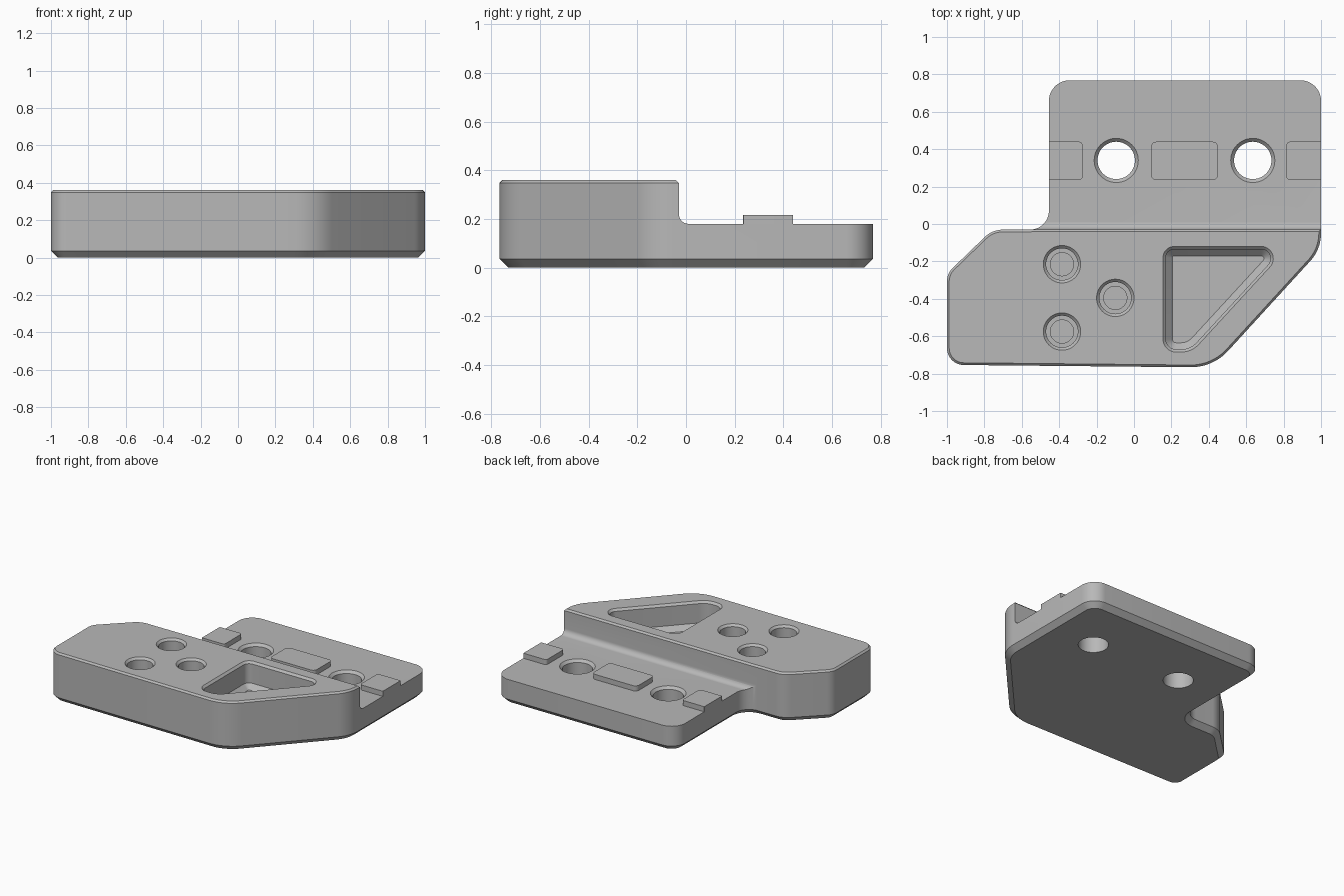
import bpy, bmesh, math
from mathutils import Vector, Matrix

cube = bpy.data.objects.get("Cube")
if cube:
    bpy.data.objects.remove(cube, do_unlink=True)

grey = bpy.data.materials.new("plain grey")
grey.use_nodes = True
colour = (0.48, 0.48, 0.48, 1)
grey.diffuse_color = colour
grey.node_tree.nodes["Principled BSDF"].inputs["Base Color"].default_value = colour


def loft(name, rings):
    """Solid skinned through matching rings of 3D points, capped at both ends."""
    bm = bmesh.new()
    loops = [[bm.verts.new(p) for p in ring] for ring in rings]
    n = len(loops[0])
    for a, b in zip(loops, loops[1:]):
        for i in range(n):
            j = (i + 1) % n
            bm.faces.new((a[i], a[j], b[j], b[i]))
    bm.faces.new(loops[0][::-1])
    bm.faces.new(loops[-1])
    bmesh.ops.recalc_face_normals(bm, faces=bm.faces)
    mesh = bpy.data.meshes.new(name)
    bm.to_mesh(mesh)
    bm.free()
    mesh.materials.append(grey)
    obj = bpy.data.objects.new(name, mesh)
    bpy.context.collection.objects.link(obj)
    return obj


def rounded(corners, inset, z, steps=10):
    """Counter-clockwise outline with rounded corners (x, y, radius), moved inwards."""
    ring = []
    for i, (x, y, r) in enumerate(corners):
        p = Vector((x, y))
        u = (Vector(corners[i - 1][:2]) - p).normalized()
        v = (Vector(corners[(i + 1) % len(corners)][:2]) - p).normalized()
        half = u.angle(v) / 2
        centre = p + (u + v).normalized() * r / math.sin(half)
        start = (p + u * r / math.tan(half) - centre).normalized()
        turn = 1 if v.cross(u) > 0 else -1
        sweep = turn * (math.pi - 2 * half)
        for k in range(steps + 1):
            q = centre + Matrix.Rotation(sweep * k / steps, 2) @ start * (r - turn * inset)
            ring.append((q.x, q.y, z))
    return ring


def plate(name, corners, layers):
    return loft(name, [rounded(corners, d, z) for z, d in layers])


def turned(name, x, y, layers, n=48):
    return loft(name, [[(x + r * math.cos(2 * math.pi * k / n),
                         y + r * math.sin(2 * math.pi * k / n), z) for k in range(n)]
                       for z, r in layers])


def cut(target, cutter):
    cutter.hide_render = True
    mod = target.modifiers.new("cut", "BOOLEAN")
    mod.operation, mod.solver, mod.object = "DIFFERENCE", "EXACT", cutter
    bpy.context.view_layer.objects.active = target
    bpy.ops.object.modifier_apply(modifier=mod.name)
    bpy.data.objects.remove(cutter, do_unlink=True)


TOP, LEDGE = 0.36, 0.18

# Whole body with chamfered bottom and top rims
outline = [(-1, -0.753, 0.09), (0.422, -0.767, 0.27), (1, -0.135, 0.22), (1, 0.768, 0.11),
           (-0.455, 0.768, 0.11), (-0.455, -0.03, 0.1), (-0.757, -0.03, 0.14), (-1, -0.265, 0.1)]
body = plate("mounting_block", outline,
             [(0, 0.036), (0.036, 0), (TOP - 0.012, 0), (TOP, 0.012)])

# Low ledge at the back, with a fillet at the foot of the step
fillet = [(0.011 - 0.04 * math.sin(a), LEDGE + 0.04 - 0.04 * math.cos(a))
          for a in [math.pi / 2 * k / 8 for k in range(9)]]
step = [(1, LEDGE)] + fillet + [(-0.029, TOP - 0.012), (-0.081, TOP + 0.04), (1, TOP + 0.04)]
cut(body, loft("ledge_cutter", [[(x, y, z) for y, z in step] for x in (-1.2, 1.2)]))

# Through holes in the ledge, countersunk on top
for x in (-0.095, 0.635):
    cut(body, turned("hole_cutter", x, 0.34,
                     [(-0.1, 0.1), (LEDGE - 0.018, 0.1), (LEDGE + 0.04, 0.158)]))

# Blind stepped holes in the raised block
for x, y in ((-0.385, -0.215), (-0.385, -0.575), (-0.1, -0.395)):
    cut(body, turned("blind_cutter", x, y,
                     [(0.08, 0.062), (0.16, 0.062), (0.16, 0.085),
                      (TOP - 0.015, 0.085), (TOP + 0.03, 0.13)]))

# Three-sided pocket with chamfered rim and floor
pocket = [(0.155, -0.685, 0.07), (0.308, -0.685, 0.13), (0.828, -0.12, 0.065), (0.155, -0.12, 0.06)]
cut(body, plate("pocket_cutter", pocket,
                [(0.17, 0.05), (0.205, 0.015), (TOP - 0.015, 0.015), (TOP + 0.02, -0.02)]))

# Locating pads on the ledge; the outer two end flush with the sides
parts = [body]
for name, x0, x1, rl, rr in (("right_pad", -0.455, -0.275, 0.002, 0.02),
                             ("middle_pad", 0.09, 0.45, 0.03, 0.03),
                             ("left_pad", 0.815, 1, 0.02, 0.002)):
    pad = [(x0, 0.235, rl), (x1, 0.235, rr), (x1, 0.44, rr), (x0, 0.44, rl)]
    parts.append(plate(name, pad, [(LEDGE - 0.001, 0), (0.217, 0)]))

# Smooth curves, crisp edges
for obj in parts:
    bpy.ops.object.select_all(action="DESELECT")
    obj.select_set(True)
    bpy.context.view_layer.objects.active = obj
    bpy.ops.object.shade_smooth_by_angle(angle=math.radians(30))
